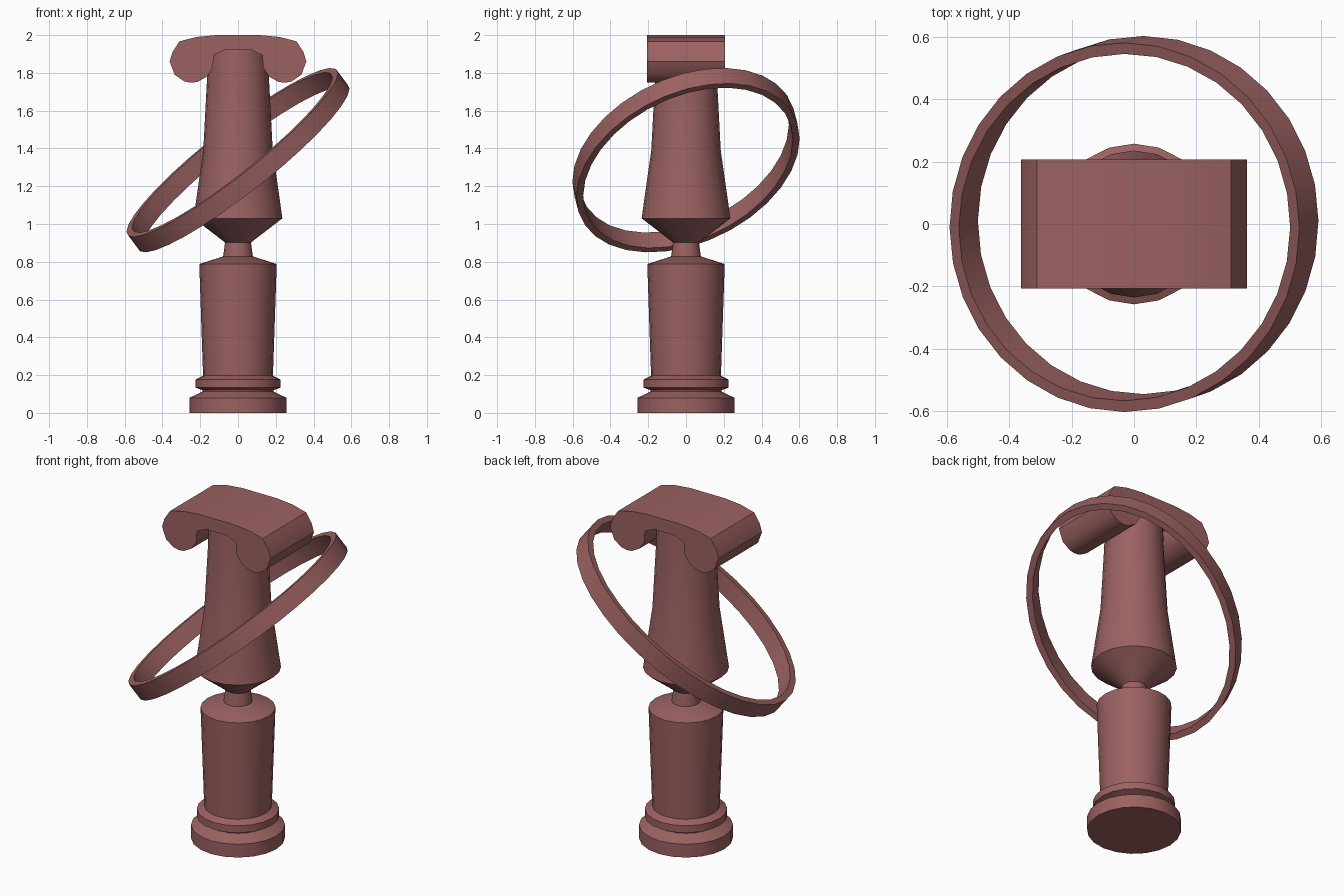
import bpy, bmesh, math
from mathutils import Vector

if "Cube" in bpy.data.objects:
    bpy.data.objects.remove(bpy.data.objects["Cube"])

mat = bpy.data.materials.new("dusty_red")
mat.diffuse_color = (0.33, 0.12, 0.12, 1)
mat.use_nodes = True
mat.node_tree.nodes["Principled BSDF"].inputs["Base Color"].default_value = mat.diffuse_color


def finish(name, bm, angle=35):
    bmesh.ops.recalc_face_normals(bm, faces=bm.faces[:])
    me = bpy.data.meshes.new(name)
    bm.to_mesh(me)
    bm.free()
    me.materials.append(mat)
    ob = bpy.data.objects.new(name, me)
    bpy.context.collection.objects.link(ob)
    bpy.ops.object.select_all(action='DESELECT')
    bpy.context.view_layer.objects.active = ob
    ob.select_set(True)
    bpy.ops.object.shade_smooth_by_angle(angle=math.radians(angle))


def bridge(bm, a, b):
    n = len(a)
    for i in range(n):
        j = (i + 1) % n
        bm.faces.new((a[i], a[j], b[j], b[i]))


def lathe(name, profile, sides=20):
    bm = bmesh.new()
    loops = []
    for r, z in profile:
        loops.append([bm.verts.new((r * math.cos(2 * math.pi * i / sides),
                                    r * math.sin(2 * math.pi * i / sides), z))
                      for i in range(sides)])
    for a, b in zip(loops, loops[1:]):
        bridge(bm, a, b)
    bm.faces.new(loops[0])
    bm.faces.new(loops[-1])
    finish(name, bm)


# Stepped base and lower drum
lathe("pedestal", [(.257, 0), (.257, .08), (.187, .113), (.187, .12), (.225, .134),
                   (.225, .177), (.185, .197), (.205, .788), (.08, .828)])

# Narrow neck
lathe("neck", [(.08, .82), (.066, .92)])

# Tapered upper shaft
lathe("upper_shaft", [(.066, .9), (.235, 1.03), (.184, 1.39), (.165, 1.75), (.158, 1.93)])

# Scrolled capital: half profile mirrored in x, extruded in y
half = [(.115, 2.0), (.22, 1.99), (.31, 1.967), (.347, 1.91), (.362, 1.86), (.335, 1.79),
        (.285, 1.755), (.25, 1.748), (.215, 1.752), (.165, 1.78), (.132, 1.83),
        (.13, 1.893), (.07, 1.922)]
profile = half + [(-x, z) for x, z in reversed(half)]
bm = bmesh.new()
front = [bm.verts.new((x, -.207, z)) for x, z in profile]
back = [bm.verts.new((x, .207, z)) for x, z in profile]
bridge(bm, front, back)
bm.faces.new(front)
bm.faces.new(back)
finish("scroll_capital", bm)

# Tilted hoop with a rectangular section
centre = Vector((0, 0, 1.338))
slope_x, slope_y = .75, .264
normal = Vector((-slope_x, -slope_y, 1)).normalized()
SIDES = 32
bm = bmesh.new()
rings = []
for i in range(SIDES):
    t = 2 * math.pi * i / SIDES
    x, y = .545 * math.cos(t), .573 * math.sin(t)
    p = Vector((x, y, slope_x * x + slope_y * y))
    out = p.normalized() * .0185
    rings.append([bm.verts.new(centre + p + s * out + w * .052 * normal)
                  for s, w in ((1, 1), (1, -1), (-1, -1), (-1, 1))])
for i in range(SIDES):
    bridge(bm, rings[i], rings[(i + 1) % SIDES])
finish("tilted_hoop", bm)
